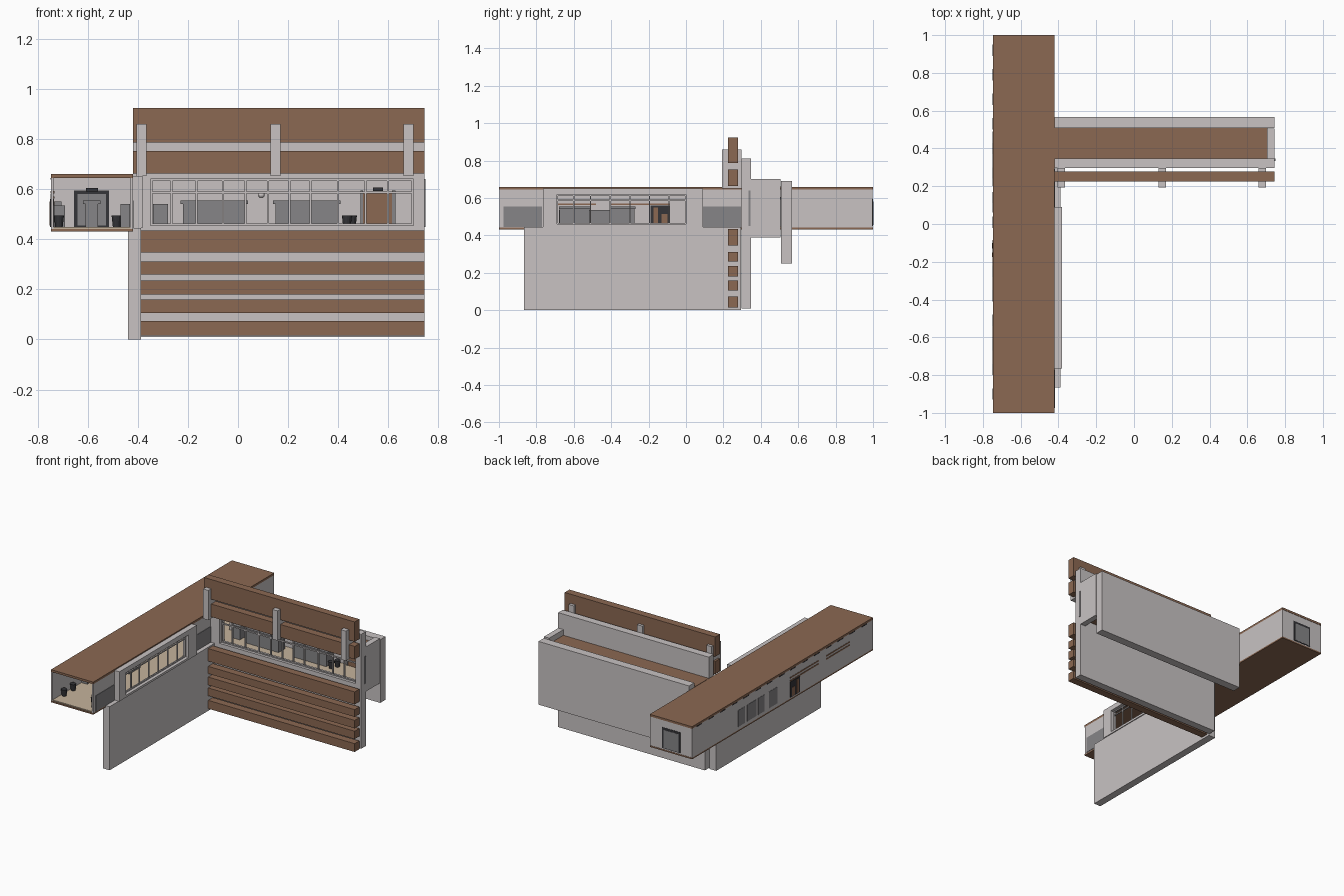
import bpy, bmesh, math
from mathutils import Matrix

if "Cube" in bpy.data.objects:
    bpy.data.objects.remove(bpy.data.objects["Cube"])


def mat(name, r, g, b):
    m = bpy.data.materials.new(name)
    m.diffuse_color = (r, g, b, 1)
    m.use_nodes = True
    m.node_tree.nodes["Principled BSDF"].inputs["Base Color"].default_value = m.diffuse_color
    return m


WOOD = mat("brown_wood", 0.258, 0.138, 0.084)
PLASTER = mat("light_plaster", 0.58, 0.545, 0.545)
GREY = mat("mid_grey", 0.24, 0.235, 0.245)
DARK = mat("charcoal", 0.035, 0.035, 0.04)
BEIGE = mat("beige_floor", 0.56, 0.45, 0.33)


def finish(name, bm, material):
    me = bpy.data.meshes.new(name)
    bm.to_mesh(me)
    bm.free()
    me.materials.append(material)
    ob = bpy.data.objects.new(name, me)
    bpy.context.collection.objects.link(ob)
    return ob


def boxes(name, material, *extents):
    """One object from boxes given as (x0, x1, y0, y1, z0, z1)."""
    bm = bmesh.new()
    for x0, x1, y0, y1, z0, z1 in extents:
        m = Matrix.Translation(((x0 + x1) / 2, (y0 + y1) / 2, (z0 + z1) / 2))
        bmesh.ops.create_cube(bm, size=1, matrix=m @ Matrix.Diagonal((x1 - x0, y1 - y0, z1 - z0, 1)))
    return finish(name, bm, material)


def stool(name, x, y, z=0.45):
    bm = bmesh.new()
    bmesh.ops.create_cone(bm, cap_ends=True, segments=12, radius1=0.015, radius2=0.02, depth=0.045,
                          matrix=Matrix.Translation((x, y, z + 0.0225)))
    finish(name, bm, DARK)


def desk(name, x0, x1, y0, y1):
    """Counter with an overhanging top."""
    boxes(name, GREY, (x0 + .01, x1 - .01, y0 + .005, y1 - .005, .45, .54), (x0, x1, y0, y1, .54, .555))


XL, XR = -0.747, -0.42      # long wing sides
T = 0.01                    # thin wall

# long wing: open at the front end
boxes("long_wing_roof", WOOD, (XL, XR, -1, 1, .645, .66))
boxes("long_wing_base", WOOD, (XL, XR, -1, 1, .432, .442))
boxes("long_wing_floor", BEIGE, (XL + T, XR - T, -.995, .99, .442, .449))
boxes("long_wing_left_wall", PLASTER, (XL, XL + T, -.998, .998, .442, .645))
boxes("long_wing_back_wall", PLASTER, (XL + T, XR, .988, .998, .442, .645))
boxes("long_wing_right_wall", PLASTER,
      (XR - T, XR, -.998, -.74, .442, .645),
      (XR - T, XR, .05, .33, .442, .645),
      (XR - T, XR, .52, .988, .442, .645))
boxes("right_wall_panels", GREY,
      (XR - .002, XR + .003, -.975, -.77, .445, .555),
      (XR - .002, XR + .003, .085, .295, .445, .555))

# framed bay window on the right of the long wing
bx0, bx1 = -.425, -.382
boxes("bay_window_surround", PLASTER,
      (bx0, bx1, -.765, -.69, .445, .652), (bx0, bx1, 0, .09, .445, .652),
      (bx0, bx1, -.69, 0, .445, .46), (bx0, bx1, -.69, 0, .618, .652))
boxes("bay_window_mullions", PLASTER,
      *[(-.412, -.404, y - .003, y + .003, .46, .618)
        for y in (-.687, -.60, -.51, -.405, -.30, -.195, -.09, -.003)],
      (-.412, -.404, -.69, 0, .585, .592),
      (-.412, -.404, -.69, 0, .46, .466), (-.412, -.404, -.69, 0, .612, .618))

# supporting side wall below
boxes("supporting_side_wall", PLASTER, (-.44, -.388, -.865, .295, 0, .445))

# door and openings on the outer left wall
boxes("left_door", DARK, (XL - .003, XL + T + .003, -.19, -.085, .45, .56))
boxes("left_door_leaf", WOOD, (XL - .005, XL + T + .005, -.175, -.15, .455, .55),
      (XL - .005, XL + T + .005, -.13, -.10, .455, .515))
boxes("left_slit_windows", WOOD,
      *[(XL - .002, XL + T + .004, y0, y1, z, z + .009)
        for y0, y1 in ((-.40, -.085), (-.74, -.48)) for z in (.562, .583)])
boxes("left_wall_cabinets", GREY,
      *[(XL - .002, XL + T, y, y + w, .465, .58)
        for y, w in ((.06, .09), (.20, .07), (.29, .10), (.42, .07))])
boxes("eave_vents", DARK,
      *[(XL - .001, XL + .002, -.93 + .13 * i, -.87 + .13 * i, .638, .645) for i in range(15)])

# back end door with dark frame
boxes("back_door_frame", DARK, (-.655, -.515, .985, 1, .45, .595))
boxes("back_door_leaf", GREY, (-.642, -.528, .983, 1.0015, .455, .58))
boxes("back_door_lamp", DARK, (-.607, -.56, .97, .988, .59, .605))

# furniture inside the long wing
boxes("left_cabinet", GREY, (-.735, -.69, -.68, -.30, .45, .535), (-.735, -.705, .1, .45, .45, .55))
desk("kitchen_counter_front", -.62, -.55, -.68, -.51)
desk("kitchen_counter_middle", -.62, -.55, -.41, -.27)
boxes("right_cabinet", GREY, (-.47, -.431, -.95, -.78, .45, .54))
for i, (x, y) in enumerate([(-.715, -.9), (-.715, -.8), (-.485, -.9), (-.485, -.8)]):
    stool("stool_%d" % i, x, y)

# cross wing: window wall with a long opening
wx0, wx1, wy0, wy1 = -.42, .745, .296, .348
ox0, ox1, oz0, oz1 = -.35, .70, .455, .64
boxes("window_wall", PLASTER,
      (-.39, wx1, wy0, wy1, .01, .435), (wx0, wx1, wy0, wy1, .435, oz0),
      (wx0, wx1, wy0, wy1, oz1, .81),
      (wx0, ox0, wy0, wy1, oz0, oz1), (ox1, wx1, wy0, wy1, oz0, oz1))
boxes("window_wall_mullions", PLASTER,
      *[(x - .004, x + .004, .315, .325, oz0, oz1)
        for x in (-.346, -.266, -.165, -.06, .03, .12, .205, .29, .40, .51, .60, .696)],
      (ox0, ox1, .315, .325, .583, .591),
      (ox0, ox1, .315, .325, oz0, oz0 + .007), (ox0, ox1, .315, .325, oz1 - .007, oz1))

# cross wing shell
boxes("cross_wing_back_wall", PLASTER, (wx0, wx1, .508, .566, .25, .692))
boxes("cross_wing_end_wall", PLASTER, (.705, wx1, .348, .505, .39, .702))
boxes("end_wall_slot", GREY, (.744, .748, .334, .346, .45, .64))
boxes("cross_wing_roof", WOOD, (wx0, .706, .348, .509, .648, .662))
boxes("cross_wing_base", WOOD, (wx0, .706, .348, .509, .432, .442))
boxes("cross_wing_floor", BEIGE, (wx0 - .01, .705, .348, .508, .442, .45))

# timber slat screen
slats = ((.015, .073), (.105, .16), (.18, .236), (.26, .311), (.347, .435), (.663, .753), (.786, .924))
for i, (z0, z1) in enumerate(slats):
    boxes("timber_slat_%d" % i, WOOD, (-.39 if z0 < .5 else -.42, .745, .225, .277, z0, z1))

# brackets carrying the upper slats
for i, x in enumerate((-.385, .15, .68)):
    boxes("slat_post_%d" % i, PLASTER, (x - .02, x + .02, .193, .297, .652, .86))

# furniture inside the cross wing
boxes("side_cabinet", GREY, (-.34, -.28, .42, .50, .45, .54))
desk("work_desk_left", -.23, .04, .40, .48)
desk("work_desk_right", .14, .41, .40, .48)
stool("desk_stool_0", .435, .41)
stool("desk_stool_1", .455, .45)
boxes("inner_door", WOOD, (.50, .615, .50, .51, .45, .59))
boxes("inner_door_frame", GREY, (.49, .50, .497, .51, .45, .595), (.615, .63, .497, .51, .45, .595))
boxes("inner_door_lamp", DARK, (.54, .58, .49, .508, .592, .606))
bm = bmesh.new()
bmesh.ops.create_uvsphere(bm, u_segments=12, v_segments=8, radius=.013,
                          matrix=Matrix.Translation((.093, .44, .577)))
finish("globe_lamp", bm, PLASTER)
